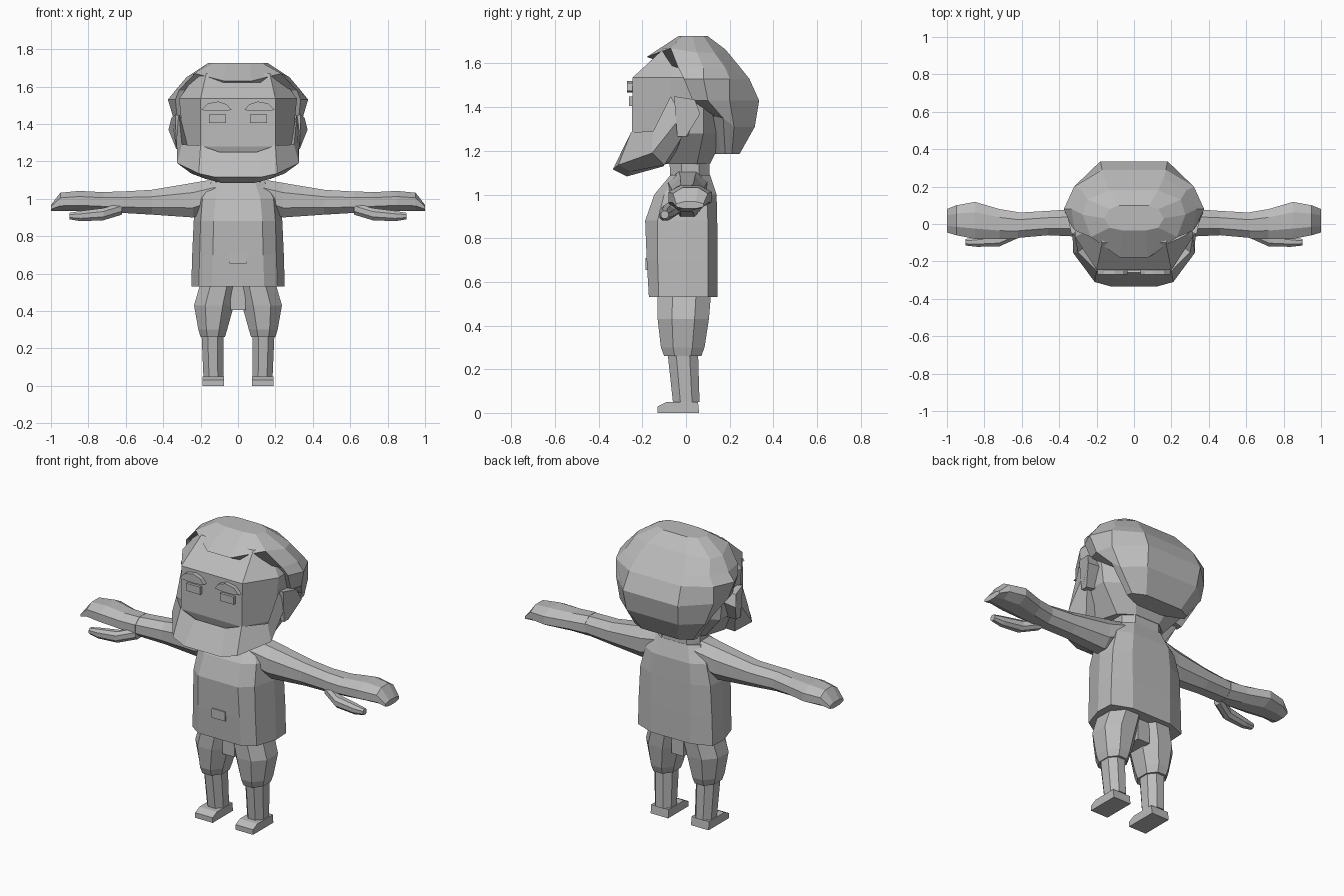
import bpy, bmesh

grey = bpy.data.materials.new("plain_grey")
grey.diffuse_color = (0.5, 0.5, 0.5, 1)


def loft(name, rings, mirror=False):
    """Skin closed rings of points into a capped solid."""
    bm = bmesh.new()
    loops = [[bm.verts.new(p) for p in r] for r in rings]
    n = len(loops[0])
    for a, b in zip(loops, loops[1:]):
        for i in range(n):
            j = (i + 1) % n
            bm.faces.new((a[i], a[j], b[j], b[i]))
    bm.faces.new(loops[0])
    bm.faces.new(loops[-1])
    bmesh.ops.recalc_face_normals(bm, faces=bm.faces)
    me = bpy.data.meshes.new(name)
    bm.to_mesh(me)
    bm.free()
    me.materials.append(grey)
    ob = bpy.data.objects.new(name, me)
    bpy.context.collection.objects.link(ob)
    if mirror:
        m = ob.modifiers.new("mirror", "MIRROR")
        m.use_mirror_merge = False
    return ob


def sym(z, *half):
    """Symmetric ring from half a profile, front to back; points may carry their own z."""
    pts = [(p[0], p[1], p[2] if len(p) > 2 else z) for p in half]
    return pts + [(-x, y, h) for x, y, h in reversed(pts)]


def oct_ring(a0, a1, b0, b1, place, c=0.28):
    """Chamfered rectangle ring, positioned by the place function."""
    da, db = (a1 - a0) * c, (b1 - b0) * c
    return [place(a, b) for a, b in (
        (a0 + da, b0), (a1 - da, b0), (a1, b0 + db), (a1, b1 - db),
        (a1 - da, b1), (a0 + da, b1), (a0, b1 - db), (a0, b0 + db))]


def column(name, rows, c=0.28):
    """Upright mirrored limb: rows of z, x0, x1, y0, y1."""
    return loft(name, [oct_ring(x0, x1, y0, y1, lambda a, b, z=z: (a, b, z), c)
                       for z, x0, x1, y0, y1 in rows], True)


def reach(name, rows, c=0.28):
    """Sideways mirrored limb: rows of x, y0, y1, z0, z1."""
    return loft(name, [oct_ring(y0, y1, z0, z1, lambda a, b, x=x: (x, a, b), c)
                       for x, y0, y1, z0, z1 in rows], True)


def box(name, x0, x1, y0, y1, z0, z1, mirror=False):
    return loft(name, [[(x0, y0, z), (x1, y0, z), (x1, y1, z), (x0, y1, z)]
                       for z in (z0, z1)], mirror)


# Shirt with sloping shoulders and neck
loft("shirt", [
    sym(.53, (.14, -.17), (.21, -.125), (.25, 0), (.245, .1), (.13, .145)),
    sym(.70, (.135, -.18), (.205, -.13), (.245, 0), (.24, .1), (.13, .145)),
    sym(.88, (.13, -.187), (.2, -.13), (.237, 0), (.23, .1), (.13, .143)),
    sym(1.0, (.12, -.145), (.19, -.1), (.22, 0), (.2, .095), (.12, .14)),
    sym(1.09, (.09, -.07), (.14, -.05), (.16, 0), (.14, .07), (.09, .11))])
loft("neck", [
    sym(1.05, (.08, -.07), (.13, -.02), (.13, .06), (.08, .11)),
    sym(1.22, (.08, -.08), (.14, -.02), (.14, .06), (.08, .105))])
box("buckle", -.045, .045, -.186, -.16, .655, .71)

# Arms, hands, thumbs
reach("arm", [(.12, -.085, .1, .95, 1.105), (.24, -.07, .085, .9, 1.085),
              (.46, -.06, .07, .915, 1.048), (.63, -.075, .06, .925, 1.038)])
reach("hand", [(.62, -.078, .063, .923, 1.04), (.72, -.08, .08, .93, 1.035),
               (.85, -.08, .118, .935, 1.042), (.95, -.06, .1, .935, 1.032),
               (1.0, -.045, .08, .935, .967)])
reach("thumb", [(.62, -.075, -.01, .915, .98), (.72, -.12, -.055, .885, .95),
                (.84, -.122, -.07, .88, .935), (.9, -.115, -.08, .89, .925)])

# Trousers, shins, shoes
column("trouser_leg", [(.55, 0, .2, -.13, .115), (.43, .022, .235, -.13, .105),
                       (.3, .058, .212, -.115, .085), (.26, .07, .2, -.1, .07)])
box("crotch", -.04, .04, -.09, .08, .405, .54)
column("shin", [(.28, .078, .195, -.085, .055), (.05, .078, .185, -.06, .062)])
loft("shoe", [[(x, -.13, 0), (x, .06, 0), (x, .055, .05),
               (x, -.09, .05), (x, -.13, .03)] for x in (.075, .19)], True)

# Head with a flat face and bevelled cheeks
loft("face", [
    sym(1.14, (.14, -.2), (.2, -.08), (.16, .05), (.08, .11)),
    sym(1.28, (.2, -.248), (.29, -.08), (.28, .08), (.13, .18)),
    sym(1.535, (.2, -.245), (.315, -.07), (.31, .08), (.15, .2)),
    sym(1.67, (.17, -.1), (.22, -.02), (.2, .08), (.12, .13))])

# Rounded hair with a peak over the forehead
loft("hair", [
    sym(1.725, (.06, -.035), (.13, -.02), (.16, .03), (.13, .08), (.08, .1)),
    sym(1.67, (.075, -.18, 1.63), (.23, -.07), (.275, .05, 1.65),
        (.25, .13, 1.65), (.13, .18, 1.665)),
    sym(1.58, (.1, -.02), (.315, -.035), (.335, .08), (.28, .18), (.16, .25)),
    sym(1.53, (.1, 0), (.335, -.01), (.375, .08), (.32, .2), (.17, .29)),
    sym(1.43, (.1, .05), (.325, .03), (.345, .1), (.32, .2), (.18, .335)),
    sym(1.31, (.1, .1), (.25, .13, 1.36), (.3, .17, 1.35), (.28, .22), (.17, .315)),
    sym(1.185, (.08, .13), (.16, .16), (.2, .18), (.19, .21), (.12, .245))])

# Jutting beard sweeping from ear to ear: top, lip, bottom, inner
beard_half = [
    [(.315, -.07, 1.45), (.33, -.02, 1.36), (.31, -.02, 1.26), (.27, -.02, 1.3)],
    [(.30, -.15, 1.29), (.325, -.155, 1.19), (.25, -.1, 1.135), (.18, -.06, 1.16)],
    [(.2, -.252, 1.285), (.21, -.31, 1.135), (.17, -.25, 1.105), (.12, -.1, 1.135)],
    [(.1, -.258, 1.25), (.12, -.335, 1.115), (.08, -.27, 1.083), (.06, -.1, 1.13)]]
loft("beard", beard_half + [[(-x, y, z) for x, y, z in r] for r in reversed(beard_half)])

# Ears, eyes, arched brows
loft("ear", [
    [(.27, y, z) for y, z in ((-.03, 1.44), (.04, 1.43), (.06, 1.38), (.01, 1.27), (-.03, 1.27))],
    [(x, y, z) for x, y, z in ((.335, -.055, 1.45), (.355, .04, 1.435), (.372, .065, 1.37),
                               (.33, .0, 1.265), (.33, -.04, 1.265))]], True)
box("eye", .065, .155, -.262, -.23, 1.405, 1.45, True)
loft("brow", [[(x, y, z) for x, z in ((.035, 1.475), (.06, 1.505), (.105, 1.52), (.16, 1.51),
                                      (.195, 1.475), (.15, 1.468), (.08, 1.468))]
              for y in (-.27, -.225)], True)
